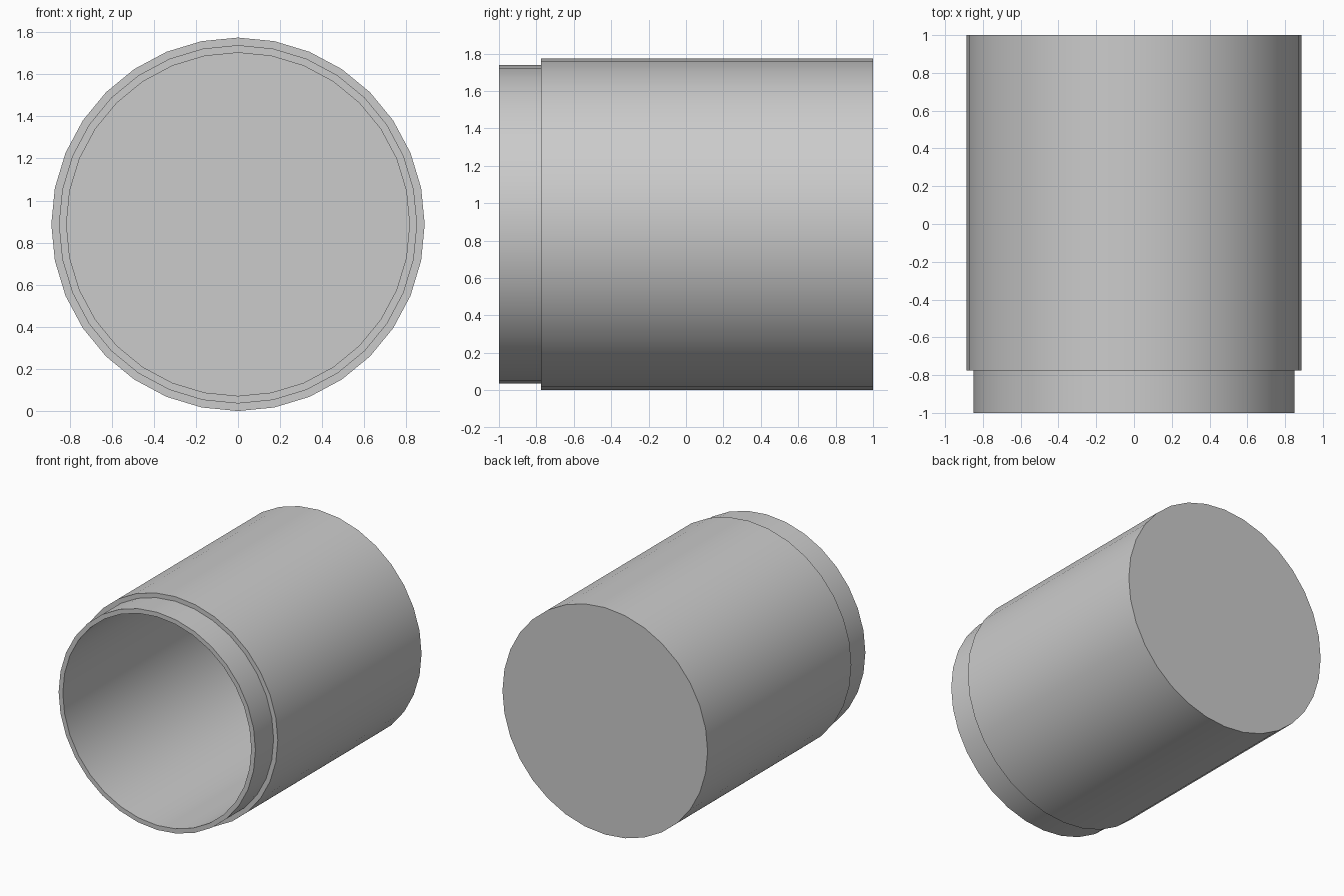
import bpy, bmesh, math

if "Cube" in bpy.data.objects:
    bpy.data.objects.remove(bpy.data.objects["Cube"])

SIDES = 32
CENTRE_Z = 0.887

# Canister half-section as (radius, y): outer base, wall, stepped neck, bore, inner floor
PROFILE = [(0, 1.0), (0.887, 1.0), (0.887, -0.775), (0.851, -0.775),
           (0.851, -1.0), (0.815, -1.0), (0.815, 0.93), (0, 0.93)]


def lathe(name, profile):
    """Revolve a closed half-section around the y axis."""
    bm = bmesh.new()
    rings = []
    for r, y in profile[1:-1]:
        rings.append([bm.verts.new((r * math.sin(2 * math.pi * i / SIDES), y,
                                    CENTRE_Z + r * math.cos(2 * math.pi * i / SIDES)))
                      for i in range(SIDES)])
    for a, b in zip(rings, rings[1:]):
        for i in range(SIDES):
            j = (i + 1) % SIDES
            bm.faces.new((a[i], a[j], b[j], b[i]))
    # Flat discs close the base and the inner floor
    bm.faces.new(rings[0])
    bm.faces.new(rings[-1])
    bmesh.ops.recalc_face_normals(bm, faces=bm.faces[:])
    mesh = bpy.data.meshes.new(name)
    bm.to_mesh(mesh)
    bm.free()
    obj = bpy.data.objects.new(name, mesh)
    bpy.context.collection.objects.link(obj)
    return obj


canister = lathe("canister", PROFILE)

# Smooth walls with crisp rims
bpy.context.view_layer.objects.active = canister
canister.select_set(True)
bpy.ops.object.shade_smooth_by_angle(angle=math.radians(30))
